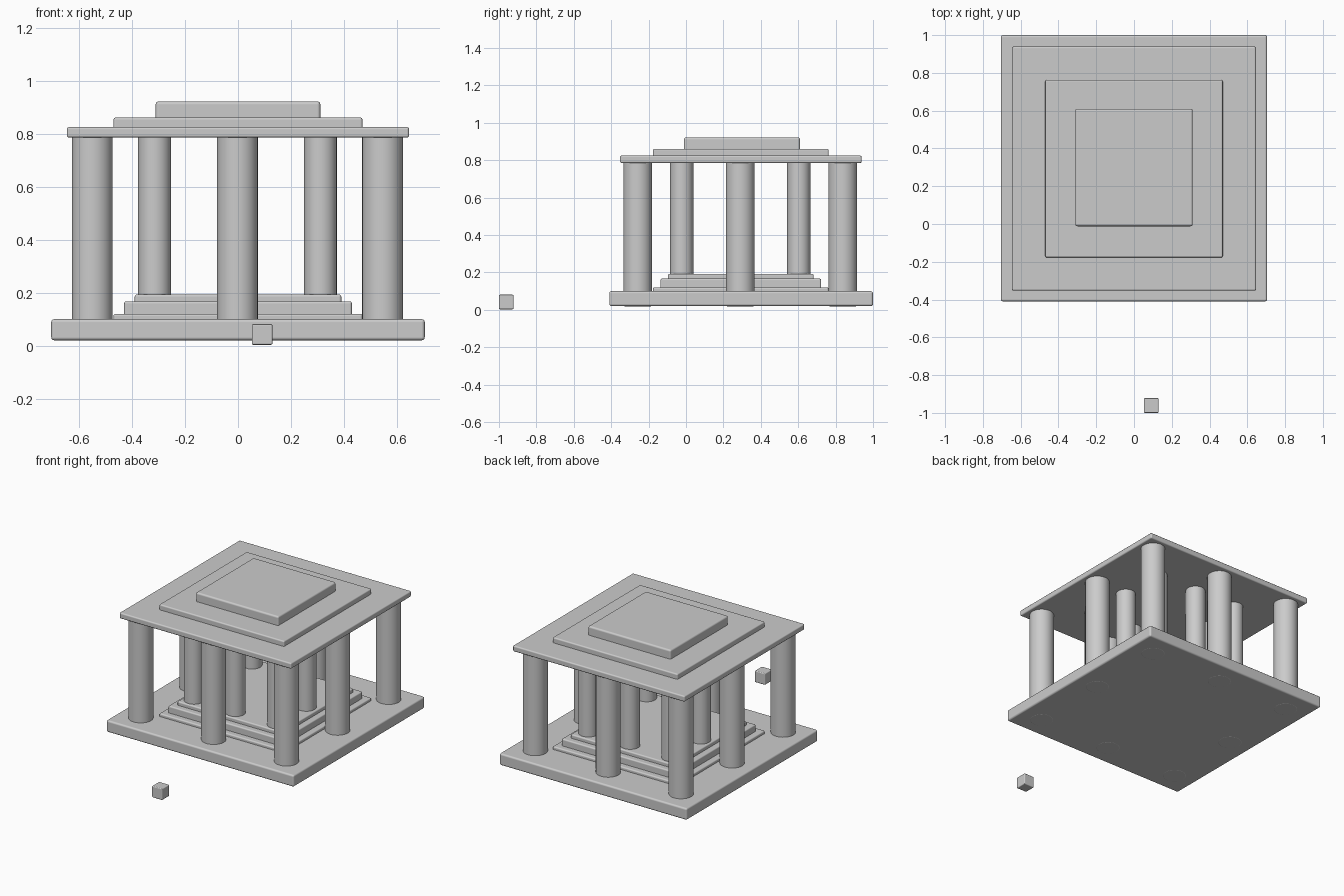
import bpy
import bmesh
from mathutils import Matrix, Vector

cube = bpy.data.objects.get("Cube")
if cube:
    bpy.data.objects.remove(cube, do_unlink=True)

stone = bpy.data.materials.new("grey_stone")
stone.use_nodes = True
stone.diffuse_color = (0.6, 0.6, 0.6, 1)
stone.node_tree.nodes["Principled BSDF"].inputs["Base Color"].default_value = (0.6, 0.6, 0.6, 1)

CENTRE_Y = 0.293


def finish(bm, name, bevel):
    """Turn the mesh into a smooth stone object with softened rims."""
    mesh = bpy.data.meshes.new(name)
    bm.to_mesh(mesh)
    bm.free()
    mesh.shade_smooth()
    mesh.materials.append(stone)
    obj = bpy.data.objects.new(name, mesh)
    bpy.context.collection.objects.link(obj)
    mod = obj.modifiers.new("soft_edges", "BEVEL")
    mod.width = bevel
    mod.segments = 3
    mod.limit_method = "ANGLE"
    mod.harden_normals = True
    return obj


def block(name, half, z0, z1, x=0.0, y=CENTRE_Y, bevel=0.009):
    bm = bmesh.new()
    size = Vector((2 * half, 2 * half, z1 - z0))
    place = Matrix.Translation((x, y, (z0 + z1) / 2)) @ Matrix.Diagonal(size.to_4d())
    bmesh.ops.create_cube(bm, size=1, matrix=place)
    return finish(bm, name, bevel)


def column(name, x, y, radius, z0, z1):
    bm = bmesh.new()
    bmesh.ops.create_cone(bm, cap_ends=True, segments=32, radius1=radius, radius2=radius,
                          depth=z1 - z0, matrix=Matrix.Translation((x, y, (z0 + z1) / 2)))
    return finish(bm, name, 0.008)


def colonnade(name, spacing, radius, z0, z1):
    """Eight columns: the corners and side middles of a square."""
    for i, row in enumerate(("front", "middle", "back")):
        for j, side in enumerate(("right", "centre", "left")):
            if i == 1 and j == 1:
                continue
            column(f"{name}_{row}_{side}", (j - 1) * spacing - 0.002,
                   0.29 + (i - 1) * spacing, radius, z0, z1)


# Floor and inner steps
block("base_slab", 0.705, 0.02, 0.10, y=0.295, bevel=0.012)
block("lower_step", 0.47, 0.09, 0.12)
block("middle_step", 0.43, 0.11, 0.167)
block("upper_step", 0.39, 0.15, 0.193)

# Columns
colonnade("outer_column", 0.548, 0.077, 0.019, 0.80)
colonnade("inner_column", 0.313, 0.062, 0.185, 0.80)

# Stepped roof
block("roof_slab", 0.646, 0.785, 0.825)
block("roof_middle_tier", 0.47, 0.815, 0.861)
block("roof_top_tier", 0.311, 0.85, 0.922, y=0.299, bevel=0.012)

# Loose stone in front
block("small_stone_cube", 0.039, 0.003, 0.081, x=0.091, y=-0.961, bevel=0.006)
